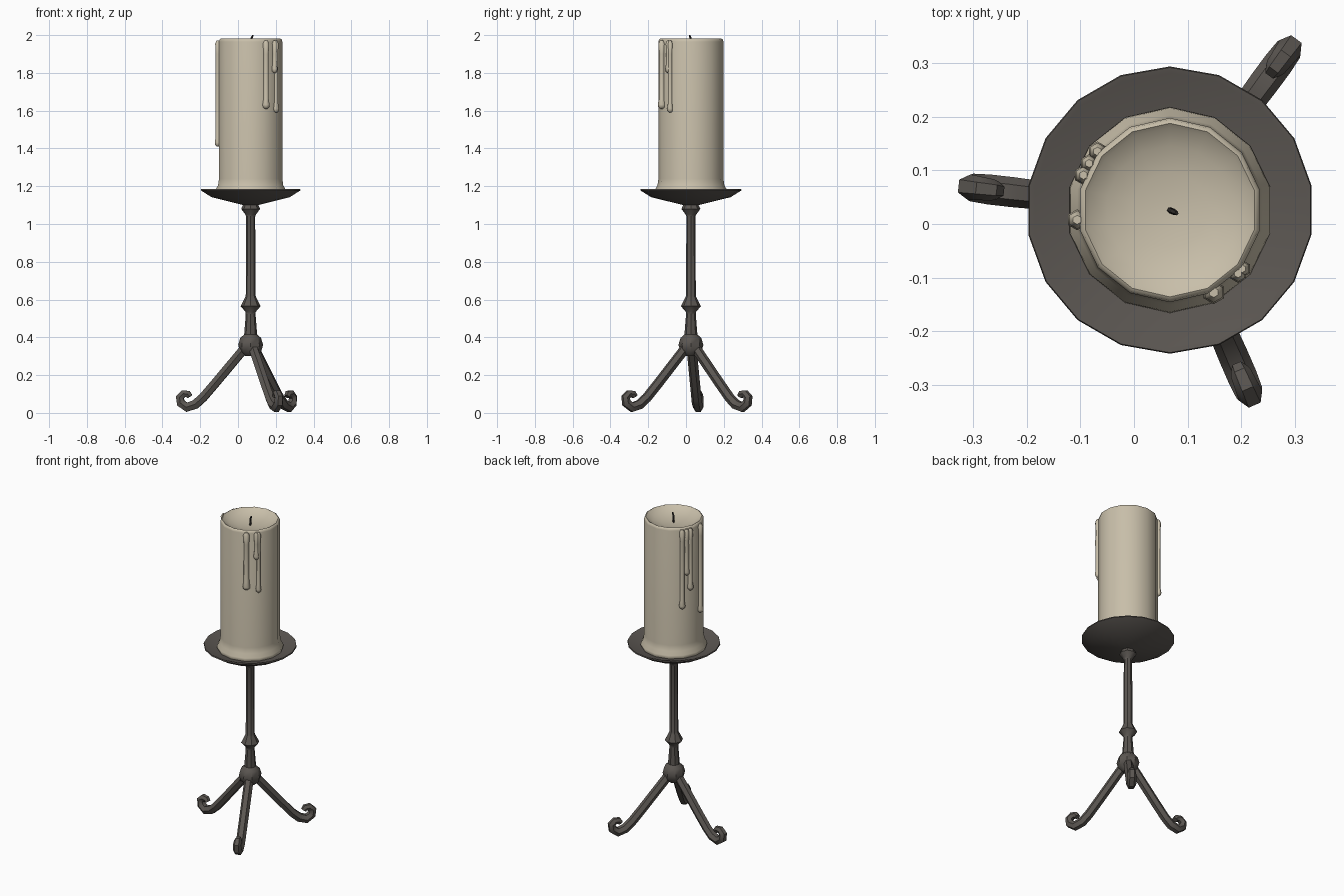
import bpy, bmesh
from math import radians, cos, sin, pi
from mathutils import Vector, Matrix

cube = bpy.data.objects.get("Cube")
if cube:
    bpy.data.objects.remove(cube, do_unlink=True)

AXIS = Vector((0.067, 0.026, 0))


def material(name, rgb):
    m = bpy.data.materials.new(name)
    m.use_nodes = True
    m.diffuse_color = (*rgb, 1)
    bsdf = next(n for n in m.node_tree.nodes if n.type == 'BSDF_PRINCIPLED')
    bsdf.inputs["Base Color"].default_value = (*rgb, 1)
    bsdf.inputs["Roughness"].default_value = 0.7
    return m


iron = material("dark iron", (0.105, 0.094, 0.084))
wax = material("cream wax", (0.58, 0.52, 0.40))
char = material("charred wick", (0.03, 0.027, 0.025))


def finish(name, bm, mat, location, angle=40):
    bmesh.ops.remove_doubles(bm, verts=bm.verts, dist=1e-5)
    bmesh.ops.recalc_face_normals(bm, faces=bm.faces)
    mesh = bpy.data.meshes.new(name)
    bm.to_mesh(mesh)
    bm.free()
    mesh.materials.append(mat)
    ob = bpy.data.objects.new(name, mesh)
    ob.location = location
    bpy.context.collection.objects.link(ob)
    bpy.ops.object.select_all(action='DESELECT')
    ob.select_set(True)
    bpy.context.view_layer.objects.active = ob
    bpy.ops.object.shade_smooth_by_angle(angle=radians(angle))
    return ob


def bridge(bm, rings):
    for a, b in zip(rings, rings[1:]):
        n = len(a)
        for i in range(n):
            j = (i + 1) % n
            bm.faces.new((a[i], a[j], b[j], b[i]))


def lathe(name, profile, sides, mat, location=AXIS, angle=40):
    """Revolve (radius, height) points about z; both ends are capped."""
    bm = bmesh.new()
    rings = []
    for r, z in profile:
        turns = [pi / 2 + 2 * pi * i / sides for i in range(sides)]
        rings.append([bm.verts.new((r * cos(t), r * sin(t), z)) for t in turns])
    bridge(bm, rings)
    for ring in (rings[0], rings[-1]):
        bm.faces.new(ring)
    return finish(name, bm, mat, location, angle)


def tube(name, path, sides, mat, azimuth, location=AXIS):
    """Sweep a polygon along (outward, height, radius) points in one plane."""
    bm = bmesh.new()
    pts = [Vector((r, 0, z)) for r, z, _ in path]
    side = Vector((0, 1, 0))
    rings = []
    for i, p in enumerate(pts):
        along = (pts[min(i + 1, len(pts) - 1)] - pts[max(i - 1, 0)]).normalized()
        normal = along.cross(side)
        turns = [2 * pi * (k + 0.5) / sides for k in range(sides)]
        rings.append([bm.verts.new(p + path[i][2] * (normal * cos(t) + side * sin(t)))
                      for t in turns])
    bridge(bm, rings)
    for ring in (rings[0], rings[-1]):
        bm.faces.new(ring)
    bm.transform(Matrix.Rotation(radians(azimuth), 4, 'Z'))
    return finish(name, bm, mat, location)


# Stem with a knot and a collar under the plate
lathe("stem", [(0.034, 0.36), (0.034, 0.42), (0.026, 0.52), (0.027, 0.535),
               (0.053, 0.565), (0.03, 0.61), (0.026, 0.62), (0.024, 1.04),
               (0.028, 1.05), (0.05, 1.08), (0.036, 1.11)], 8, iron)

# Round hub joining the legs
lathe("hub", [(0.028, 0.3), (0.055, 0.323), (0.066, 0.36),
              (0.055, 0.397), (0.028, 0.42)], 8, iron)

# Shallow drip plate
lathe("plate", [(0.04, 1.1), (0.21, 1.142), (0.268, 1.178), (0.266, 1.185),
                (0.256, 1.183), (0.2, 1.162), (0.05, 1.155)], 18, iron, angle=30)

# Three legs ending in scrolls
leg_path = [(0.03, 0.345, 0.027), (0.1, 0.262, 0.027), (0.19, 0.155, 0.027),
            (0.255, 0.08, 0.027), (0.295, 0.045, 0.028), (0.34, 0.03, 0.028),
            (0.372, 0.052, 0.026), (0.377, 0.083, 0.024), (0.357, 0.102, 0.022),
            (0.333, 0.1, 0.02), (0.324, 0.086, 0.017)]
for i, name in enumerate(("back_leg", "right_leg", "front_leg")):
    tube(name, leg_path, 6, iron, 53.5 + 120 * i)

# Candle with a flared foot and a melted bowl on top
lathe("candle", [(0.185, 1.157), (0.192, 1.17), (0.19, 1.182), (0.177, 1.205),
                 (0.172, 1.24), (0.172, 1.965), (0.169, 1.977), (0.162, 1.981),
                 (0.154, 1.974), (0.12, 1.956), (0.07, 1.944), (0.015, 1.94)],
      14, wax, angle=50)

# Wax drips: azimuth, lower end, radius
drips = [(298, 1.61, 0.019), (321, 1.59, 0.014), (317, 1.8, 0.015),
         (141, 1.47, 0.016), (150, 1.68, 0.015), (158, 1.58, 0.016),
         (186, 1.41, 0.017)]
for i, (azimuth, low, r) in enumerate(drips):
    a = radians(azimuth)
    place = AXIS + Vector((cos(a), sin(a), 0)) * 0.174
    lathe(f"wax_drip_{i + 1}",
          [(r * 0.4, low), (r, low + 0.008), (r * 1.15, low + 0.022),
           (r * 0.85, low + 0.05), (r * 0.8, 1.9), (r, 1.955), (r * 0.5, 1.972)],
          6, wax, place, 60)

# Bent wick
tube("wick", [(0, 1.935, 0.006), (0.003, 1.965, 0.006), (0.006, 1.985, 0.006),
              (0.014, 2.0, 0.004)], 5, char, -25)
